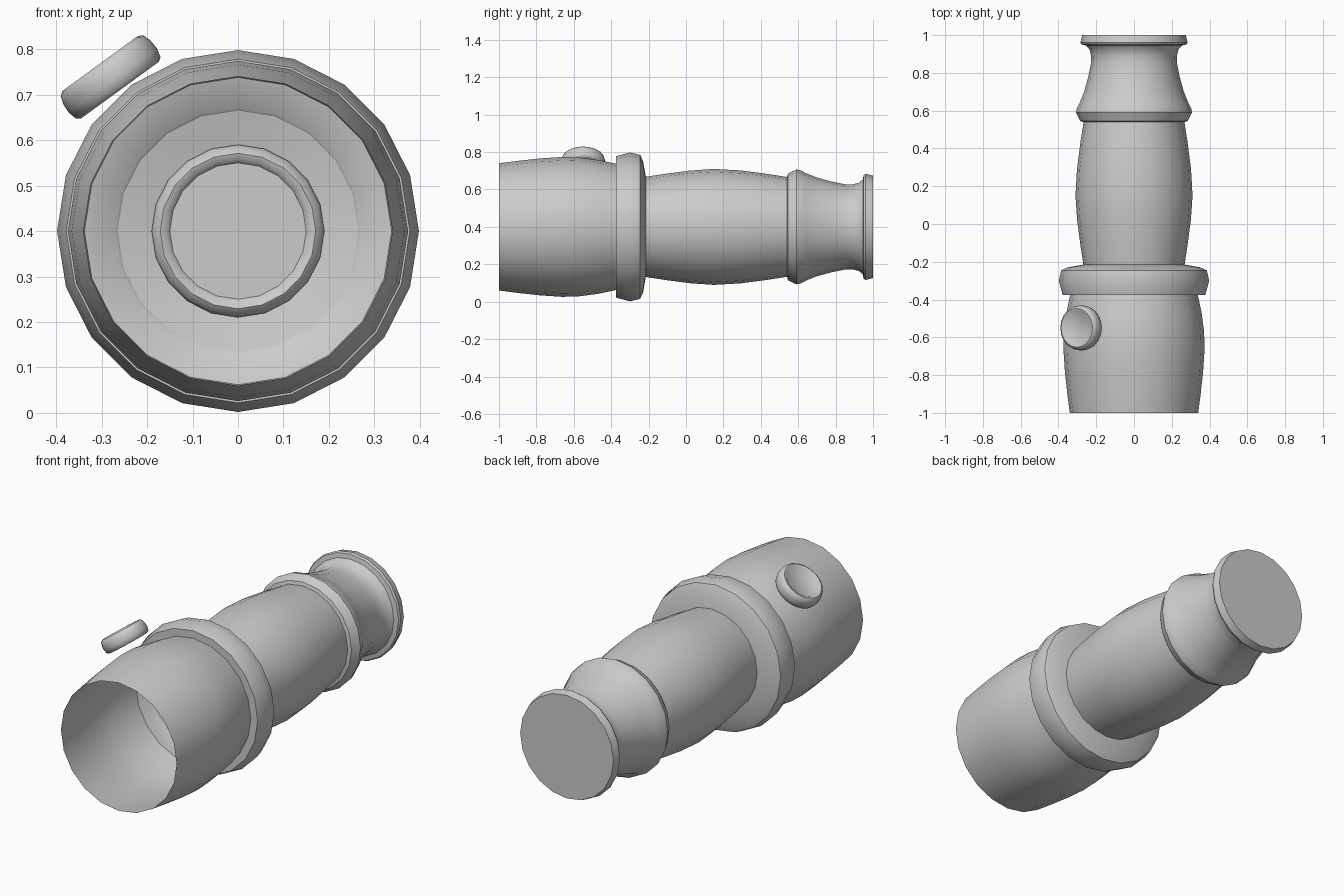
import bpy, bmesh, math
from mathutils import Matrix, Vector

if "Cube" in bpy.data.objects:
    bpy.data.objects.remove(bpy.data.objects["Cube"])

SIDES = 20
AXIS = Matrix.Translation((0, 0, 0.4))


def lathe(name, profile, matrix=AXIS, angle=30, sides=SIDES):
    """Revolve (radius, y) points about the local y axis; radius 0 closes an end."""
    bm = bmesh.new()
    rings = []
    for r, y in profile:
        if r == 0:
            rings.append([bm.verts.new((0, y, 0))] * sides)
        else:
            rings.append([bm.verts.new((r * math.sin(a), y, r * math.cos(a)))
                          for a in (2 * math.pi * i / sides for i in range(sides))])
    for a, b in zip(rings, rings[1:]):
        for i in range(sides):
            j = (i + 1) % sides
            loop = list(dict.fromkeys((a[i], a[j], b[j], b[i])))
            bm.faces.new(loop)
    bmesh.ops.recalc_face_normals(bm, faces=bm.faces)
    mesh = bpy.data.meshes.new(name)
    bm.to_mesh(mesh)
    bm.free()
    obj = bpy.data.objects.new(name, mesh)
    bpy.context.collection.objects.link(obj)
    obj.matrix_world = matrix
    mesh.shade_smooth()
    mesh.set_sharp_from_angle(angle=math.radians(angle))
    return obj


# wide front barrel, open at the front
lathe("front_barrel", [(.34, -1), (.353, -.9), (.366, -.78), (.374, -.66),
                       (.371, -.57), (.358, -.47), (.338, -.375)])

# thick collar ring between the two tubes
lathe("collar", [(.338, -.375), (.378, -.375), (.398, -.3), (.385, -.245),
                 (.35, -.229), (.268, -.215)])

# slimmer bulging middle tube
lathe("middle_tube", [(.268, -.215), (.284, -.11), (.301, .02), (.31, .15),
                      (.302, .29), (.284, .43), (.267, .54)])

# waisted eyepiece with closed end
lathe("eyepiece", [(.267, .54), (.285, .545), (.307, .59), (.303, .612), (.288, .64),
                   (.264, .7), (.242, .78), (.228, .85), (.227, .89), (.236, .925),
                   (.254, .945), (.278, .95), (.284, .96), (.274, 1), (0, 1)])

# shallow funnel inside the barrel
lathe("inner_funnel", [(.338, -.375), (.27, -.355), (.265, -.35), (.15, -.325)])

# round-edged lens in the funnel
lathe("lens", [(.19, -.325), (.19, -.345), (.184, -.36), (.171, -.37), (.158, -.366),
               (.15, -.355), (0, -.355)], angle=50)

# tilted button on the upper left of the barrel
up = Vector((-.59, 0, .81)).normalized()
across = Vector((.81, 0, .59)).normalized()
side = across.cross(up)
basis = Matrix((across, up, side)).transposed().to_4x4()
place = Matrix.Translation((-.281, -.55, .739)) @ basis
lathe("button", [(0, -.036), (.106, -.036), (.115, -.03), (.12, -.01), (.119, .012),
                 (.113, .03), (.103, .037), (.092, .035), (.084, .028), (0, .028)],
      place, angle=45)
